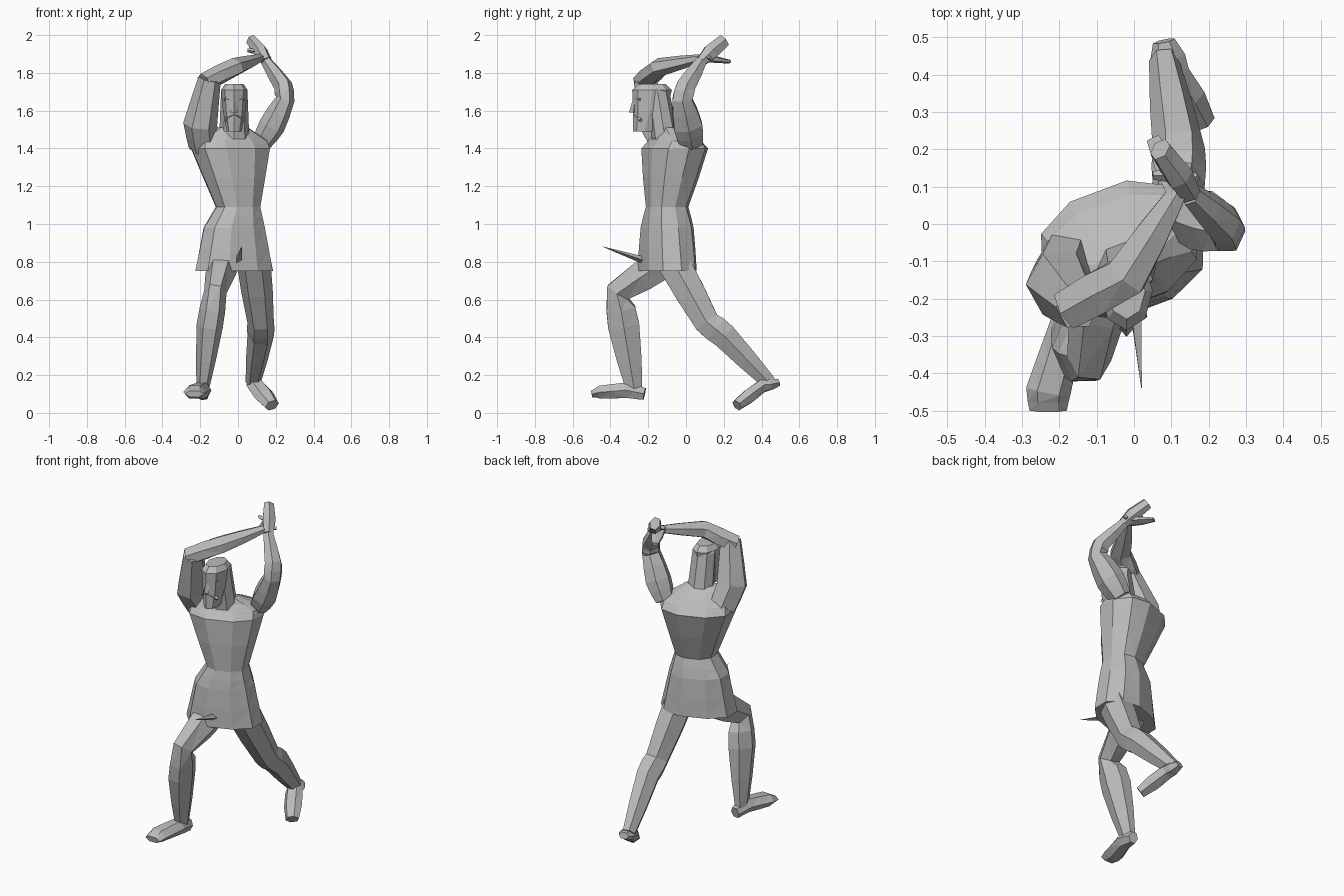
import bpy, bmesh, math
from mathutils import Vector

if "Cube" in bpy.data.objects:
    bpy.data.objects.remove(bpy.data.objects["Cube"])

stone_colour = (.5, .5, .5, 1)
stone = bpy.data.materials.new("stone grey")
stone.use_nodes = True
stone.diffuse_color = stone_colour
stone.node_tree.nodes["Principled BSDF"].inputs["Base Color"].default_value = stone_colour

across = Vector((1, 0, 0))
upward = Vector((0, 0, 1))
twisted = Vector((8, 3, 0)).normalized()


def skin(name, rings):
    """Join rings of points into a closed, flat-faced, triangulated mesh."""
    bm = bmesh.new()
    loops = [[bm.verts.new(point) for point in ring] for ring in rings]
    for lower, upper in zip(loops, loops[1:]):
        for i in range(len(lower)):
            bm.faces.new((lower[i - 1], lower[i], upper[i], upper[i - 1]))
    bm.faces.new(loops[0])
    bm.faces.new(loops[-1])
    bmesh.ops.triangulate(bm, faces=bm.faces[:])
    bmesh.ops.recalc_face_normals(bm, faces=bm.faces[:])
    mesh = bpy.data.meshes.new(name)
    bm.to_mesh(mesh)
    bm.free()
    mesh.materials.append(stone)
    part = bpy.data.objects.new(name, mesh)
    bpy.context.collection.objects.link(part)


def rounded(value, boxy):
    """Push a sine or cosine outwards so that the section turns boxy."""
    return math.copysign(abs(value) ** boxy, value)


def chain(name, joints, widths, depth=(1.1, 1.1), swell=1, side=across,
          sides=6, level=False, boxy=1):
    """Skin a run of joints, adding a swollen ring halfway between neighbours."""
    points, sizes = [], []
    for joint, width in zip(map(Vector, joints), widths):
        if points:
            points.append((points[-1] + joint) / 2)
            sizes.append((sizes[-1] + width) / 2 * swell)
        points.append(joint)
        sizes.append(width)
    rings = []
    last = len(points) - 1
    angles = [math.tau * corner / sides for corner in range(sides)]
    for i, (centre, size) in enumerate(zip(points, sizes)):
        along = upward
        if not level:
            along = (points[min(i + 1, last)] - points[max(i - 1, 0)]).normalized()
        wide = (side - along * side.dot(along)).normalized()
        deep = along.cross(wide) * (depth[0] + (depth[1] - depth[0]) * i / last)
        rings.append([centre + size * (wide * rounded(math.cos(angle), boxy)
                                       + deep * rounded(math.sin(angle), boxy))
                      for angle in angles])
    skin(name, rings)


# Tunic, twisted towards the forward leg
hem, hip, waist = (-.02, -.1, .75), (-.02, -.1, .98), (0, -.1, 1.09)
chest, shoulders, collar = (-.04, -.06, 1.4), (-.04, -.06, 1.44), (-.03, -.11, 1.51)
chain("tunic_skirt", [hem, hip, waist], [.22, .17, .12],
      depth=(.65, .9), side=twisted, sides=10, level=True, boxy=.85)
chain("torso", [waist, chest, shoulders, collar], [.12, .22, .21, .09],
      depth=(.9, .45), side=twisted, sides=10, level=True, boxy=.85)

# Head with beard, hair and face
beard_tip, jaw, temple, crown = (-.02, -.22, 1.49), (-.02, -.19, 1.6), (-.02, -.18, 1.71), (-.02, -.18, 1.74)
nape, hair_back, hair_top = (-.02, -.11, 1.45), (-.02, -.15, 1.7), (-.02, -.16, 1.73)
chain("head_and_beard", [beard_tip, jaw, temple, crown], [.04, .06, .07, .05],
      depth=(1.5, 1.5), sides=8, level=True)
chain("hair", [nape, hair_back, hair_top], [.08, .07, .05], depth=(.9, .9), sides=8, level=True)
chain("nose", [(-.02, -.28, 1.59), (-.02, -.27, 1.66)], [.02, .01], sides=4, level=True)


def face_bar(name, height, droop):
    """A bar that bends back and down around the front of the face."""
    middle = Vector((-.02, -.27, height))
    outward = across * .05
    back = Vector((0, .03, -droop))
    chain(name, [middle - outward + back, middle, middle + outward + back],
          [.01] * 3, side=upward, sides=4)


face_bar("brow", height=1.66, droop=0)
face_bar("moustache", height=1.58, droop=.03)

# Right arm folded over the head
shoulder, biceps, elbow = (-.18, -.1, 1.41), (-.2, -.16, 1.53), (-.15, -.22, 1.77)
forearm, wrist, fingertips = (-.02, -.14, 1.83), (.12, .09, 1.88), (.05, .23, 1.86)
chain("right_upper_arm", [shoulder, biceps, elbow], [.08, .09, .06])
chain("right_forearm", [(-.18, -.23, 1.75), forearm, wrist], [.05, .05, .02],
      depth=(1.2, 1.4), swell=1.05, side=upward)
chain("right_hand", [wrist, fingertips], [.02, .01], depth=(2, 2), swell=1.2, side=upward)
chain("right_thumb", [wrist, (.17, .13, 1.88)], [.02, .01], side=upward, sides=4)

# Left arm raised to meet it
shoulder, biceps, elbow = (.12, .03, 1.42), (.18, .01, 1.52), (.25, -.02, 1.66)
forearm, wrist, palm = (.24, 0, 1.73), (.15, .08, 1.86), (.12, .13, 1.91)
chain("left_arm", [shoulder, biceps, elbow, forearm, wrist], [.05, .07, .05, .05, .03],
      depth=(1.3, 1.1), swell=1.05)
chain("left_hand", [wrist, palm, (.07, .2, 1.97)], [.03, .04, .03], depth=(1, 1.3))
chain("left_thumb", [palm, (.05, .13, 1.92)], [.02, .01], side=upward, sides=4)

# Right leg stepping forward
hip, knee, calf, ankle = (-.07, -.1, .81), (-.12, -.36, .64), (-.15, -.33, .46), (-.19, -.27, .1)
chain("right_leg", [hip, knee, calf, ankle], [.09, .06, .07, .03], depth=(1.1, 1.5), swell=1.05)
heel, instep, ball, toe = (-.18, -.22, .1), (-.19, -.31, .12), (-.23, -.45, .11), (-.23, -.5, .1)
chain("right_foot", [heel, instep, ball, toe], [.03, .05, .06, .05], depth=(1.2, .4))

# Left leg trailing behind
hip, knee, calf, ankle = (.08, -.08, .82), (.12, .11, .48), (.12, .2, .41), (.08, .44, .16)
chain("left_leg", [hip, knee, calf, ankle], [.09, .07, .07, .04], swell=1.05)
heel, instep, toe = (.08, .49, .16), (.1, .4, .14), (.18, .27, .04)
chain("left_foot", [heel, instep, toe], [.03, .05, .04], depth=(.7, .8), swell=1.2)

# Thin spike at the front of the skirt
chain("spike", [(0, -.23, .81), (.02, -.44, .88)], [.02, .001], sides=3)
